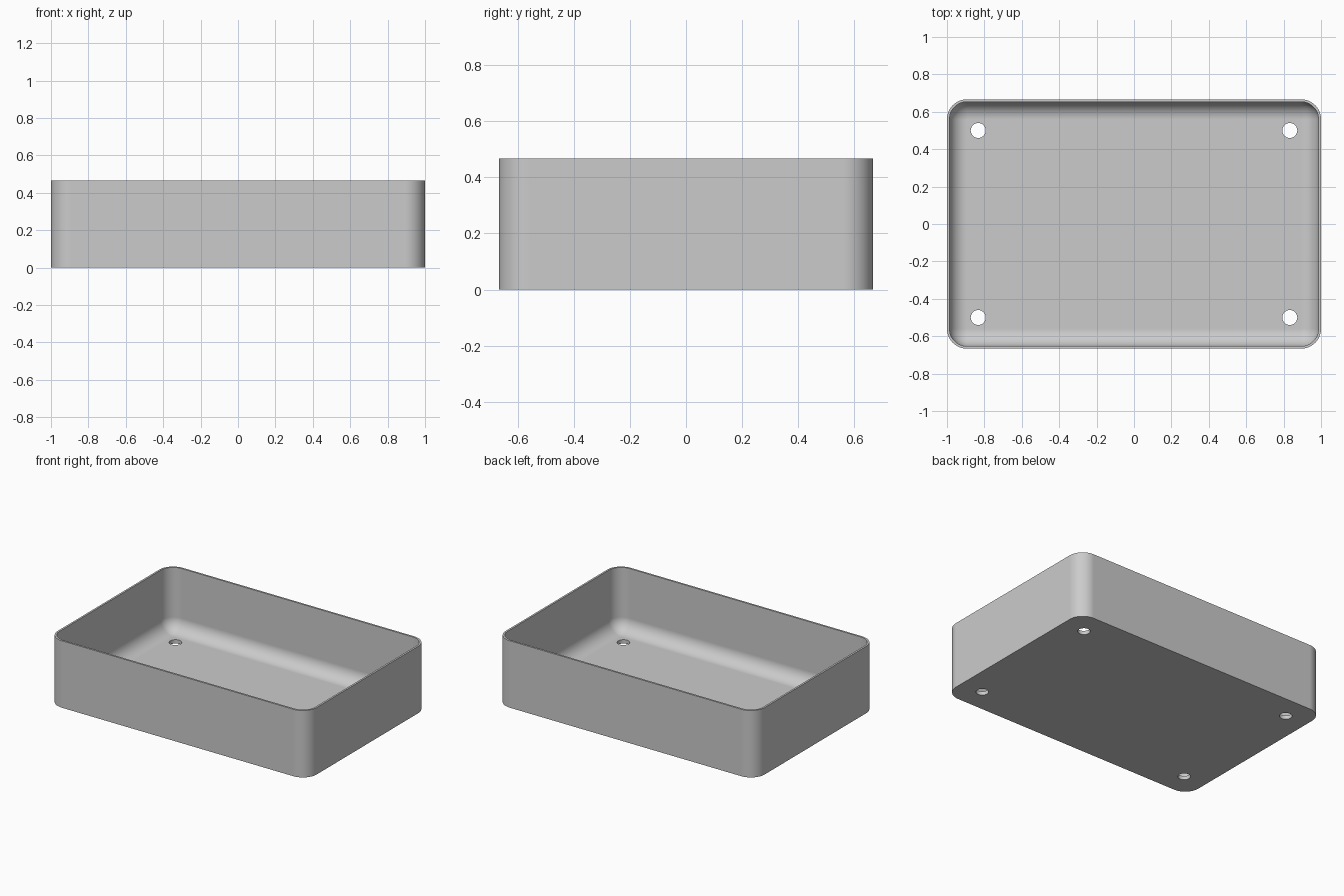
import bpy, bmesh, math
from mathutils import Matrix

cube = bpy.data.objects.get("Cube")
if cube:
    bpy.data.objects.remove(cube, do_unlink=True)

HEIGHT, WALL, FLOOR = 0.467, 0.0133, 0.0267
CORNER = 0.107                    # outer corner radius
CX, CY = 1 - CORNER, 0.6667 - CORNER
INNER = CORNER - WALL             # inner corner and floor fillet radius
STEPS = 12                        # segments per quarter turn

grey = bpy.data.materials.new("plain grey")
grey.use_nodes = True
grey.diffuse_color = (0.6, 0.6, 0.6, 1)
grey.node_tree.nodes["Principled BSDF"].inputs["Base Color"].default_value = (0.6, 0.6, 0.6, 1)


def make_object(name, bm):
    bmesh.ops.recalc_face_normals(bm, faces=bm.faces[:])
    mesh = bpy.data.meshes.new(name)
    bm.to_mesh(mesh)
    bm.free()
    mesh.materials.append(grey)
    obj = bpy.data.objects.new(name, mesh)
    bpy.context.collection.objects.link(obj)
    return obj


def rounded_ring(bm, radius, z):
    ring = []
    for quarter, (sx, sy) in enumerate([(1, 1), (-1, 1), (-1, -1), (1, -1)]):
        for i in range(STEPS + 1):
            a = math.pi / 2 * (quarter + i / STEPS)
            ring.append(bm.verts.new((sx * CX + radius * math.cos(a),
                                      sy * CY + radius * math.sin(a), z)))
    return ring


# Tray shell: outer wall, rim, inner wall, then the fillet down to the floor
profile = [(CORNER, 0), (CORNER, HEIGHT), (INNER, HEIGHT)]
for i in range(STEPS + 1):
    a = math.pi / 2 * i / STEPS
    profile.append((INNER * math.cos(a), FLOOR + INNER * (1 - math.sin(a))))

bm = bmesh.new()
rings = [rounded_ring(bm, r, z) for r, z in profile]
for low, high in zip(rings, rings[1:]):
    for i in range(len(low)):
        j = (i + 1) % len(low)
        bm.faces.new((low[i], low[j], high[j], high[i]))
bm.faces.new(rings[0])
bm.faces.new(rings[-1])
bmesh.ops.remove_doubles(bm, verts=bm.verts[:], dist=0.0001)
tray = make_object("tray", bm)

# Four drain holes through the floor
bm = bmesh.new()
for sx in (-1, 1):
    for sy in (-1, 1):
        bmesh.ops.create_cone(bm, cap_ends=True, segments=40, radius1=0.04, radius2=0.04,
                              depth=0.12, matrix=Matrix.Translation((sx * 0.833, sy * 0.5, 0)))
cutter = make_object("hole_cutter", bm)
cutter.hide_render = True

bpy.ops.object.select_all(action='DESELECT')
tray.select_set(True)
bpy.context.view_layer.objects.active = tray
cut = tray.modifiers.new("drain holes", 'BOOLEAN')
cut.operation = 'DIFFERENCE'
cut.solver = 'EXACT'
cut.object = cutter
bpy.ops.object.modifier_apply(modifier=cut.name)
bpy.data.objects.remove(cutter, do_unlink=True)

# Smooth corners and fillet, crisp rim and flat floor
bpy.ops.object.shade_smooth_by_angle(angle=math.radians(30))
weighted = tray.modifiers.new("flat floor shading", 'WEIGHTED_NORMAL')
weighted.keep_sharp = True
